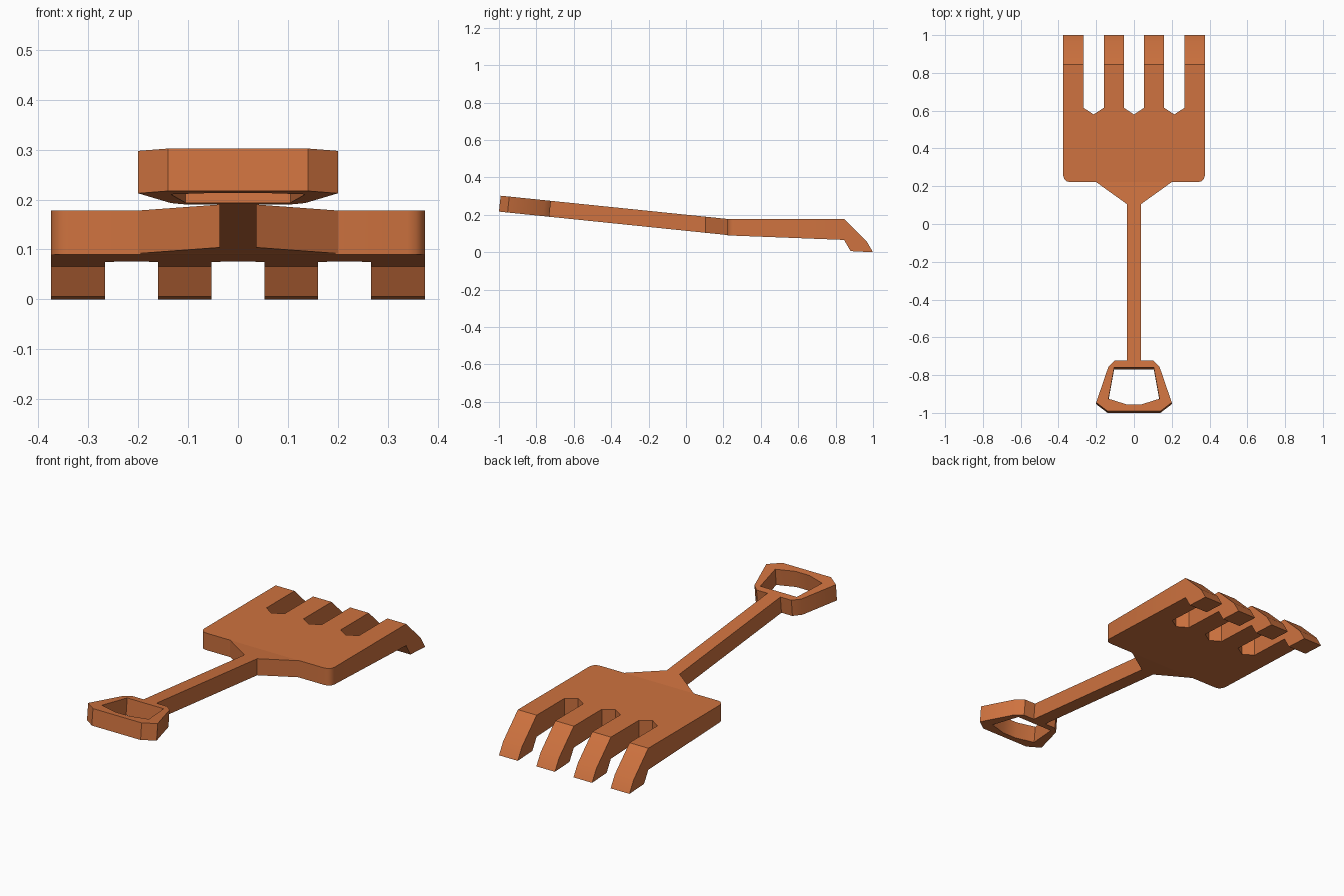
import bpy, bmesh
from mathutils import Vector

if "Cube" in bpy.data.objects:
    bpy.data.objects.remove(bpy.data.objects["Cube"])

mat = bpy.data.materials.new("orange_plastic")
mat.diffuse_color = (0.62, 0.17, 0.05, 1)
mat.use_nodes = True
mat.node_tree.nodes["Principled BSDF"].inputs["Base Color"].default_value = mat.diffuse_color


def finish(bm, name):
    bmesh.ops.recalc_face_normals(bm, faces=bm.faces[:])
    me = bpy.data.meshes.new(name)
    bm.to_mesh(me)
    bm.free()
    ob = bpy.data.objects.new(name, me)
    bpy.context.collection.objects.link(ob)
    me.materials.append(mat)
    return ob


def prism(bm, points, offset):
    face = bm.faces.new([bm.verts.new(p) for p in points])
    new = bmesh.ops.extrude_face_region(bm, geom=[face])["geom"]
    bmesh.ops.translate(bm, vec=offset, verts=[v for v in new if isinstance(v, bmesh.types.BMVert)])


# Rake head: side profile pulled across the full width, back corners rounded
W = 0.375
side = [(0.222, 0.178), (0.845, 0.178), (0.965, 0.06), (1, 0),
        (0.88, 0.006), (0.845, 0.066), (0.222, 0.09)]
bm = bmesh.new()
prism(bm, [(-W, y, z) for y, z in side], Vector((2 * W, 0, 0)))
corners = [e for e in bm.edges
           if all(v.co.y < 0.23 for v in e.verts)
           and abs(e.verts[0].co.x - e.verts[1].co.x) < 1e-4]
bmesh.ops.bevel(bm, geom=corners, offset=0.035, segments=3, profile=0.5, affect='EDGES')
head = finish(bm, "rake_head")

# Slots between the four tines
bm = bmesh.new()
S = 0.0535
for cx in (-0.2135, 0, 0.2135):
    slot = [(cx - S, 0.615), (cx, 0.58), (cx + S, 0.615), (cx + S, 1.1), (cx - S, 1.1)]
    prism(bm, [(x, y, -0.1) for x, y in slot], Vector((0, 0, 0.4)))
cutter = finish(bm, "slot_cutter")
cutter.hide_render = True
cutter.hide_viewport = True
cut = head.modifiers.new("slots", 'BOOLEAN')
cut.operation = 'DIFFERENCE'
cut.solver = 'EXACT'
cut.object = cutter

# Handle: flared neck, shaft and grip ring as one sheet, thickened and sloped
cells = [[(0, 0.222), (0.2, 0.222), (0.037, 0.105), (0, 0.105)],
         [(0, 0.105), (0.037, 0.105), (0.037, -0.722), (0, -0.722)]]
outer = [(0, -0.722), (0.037, -0.722), (0.1, -0.722), (0.135, -0.755),
         (0.2, -0.945), (0.14, -0.991), (0, -0.991)]
inner = [(0, -0.76), (0.035, -0.76), (0.09, -0.76), (0.105, -0.76),
         (0.135, -0.925), (0.04, -0.955), (0, -0.955)]
for i in range(len(outer) - 1):
    cells.append([outer[i], outer[i + 1], inner[i + 1], inner[i]])

bm = bmesh.new()
for s in (1, -1):
    for cell in cells:
        bm.faces.new([bm.verts.new((s * x, y, 0)) for x, y in cell])
bmesh.ops.remove_doubles(bm, verts=bm.verts[:], dist=0.0005)
bmesh.ops.recalc_face_normals(bm, faces=bm.faces[:])
new = bmesh.ops.extrude_face_region(bm, geom=bm.faces[:])["geom"]
bmesh.ops.translate(bm, vec=(0, 0, -0.086), verts=[v for v in new if isinstance(v, bmesh.types.BMVert)])
for v in bm.verts:
    y = v.co.y
    if v.co.z < -0.01 and y < -0.7:
        v.co.y -= 0.009          # grip walls stand square to the slope
    v.co.z += 0.178 + (0.222 - v.co.y) * 0.1025
handle = finish(bm, "handle")

for ob in (head, handle):
    bpy.ops.object.select_all(action='DESELECT')
    ob.select_set(True)
    bpy.context.view_layer.objects.active = ob
    bpy.ops.object.shade_smooth_by_angle(angle=0.55)
